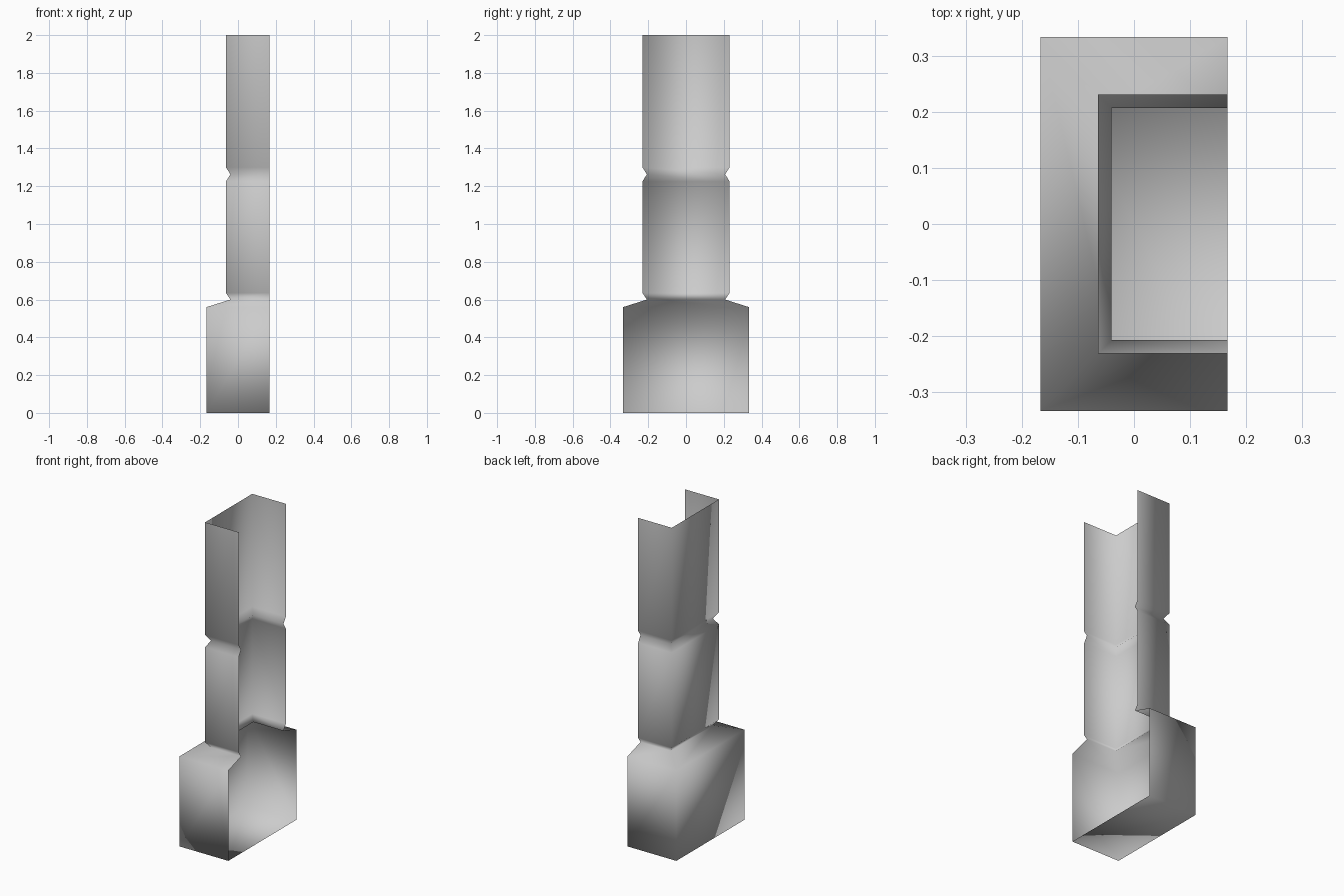
import bpy
import bmesh

cube = bpy.data.objects.get("Cube")
if cube:
    bpy.data.objects.remove(cube)

# Plain grey finish
grey = bpy.data.materials.new("light_grey")
grey.use_nodes = True
colour = (0.6, 0.6, 0.6, 1)
grey.diffuse_color = colour
grey.node_tree.nodes["Principled BSDF"].inputs["Base Color"].default_value = colour

# Profile of the shell: height, left wall x, half depth
OPEN_X = 0.167
profile = [
    (0.0, -0.167, 0.333),    # wide base
    (0.56, -0.167, 0.333),
    (0.6, -0.04, 0.207),     # lower groove
    (0.635, -0.064, 0.231),
    (1.225, -0.064, 0.231),
    (1.263, -0.04, 0.207),   # upper groove
    (1.3, -0.064, 0.231),
    (2.0, -0.064, 0.231),    # open top
]

# Three-sided shell, open towards +x, with a floor
bm = bmesh.new()
rings = []
for z, x, y in profile:
    corners = [(OPEN_X, y), (x, y), (x, -y), (OPEN_X, -y)]
    rings.append([bm.verts.new((cx, cy, z)) for cx, cy in corners])
for low, high in zip(rings, rings[1:]):
    for i in range(3):
        bm.faces.new((low[i], low[i + 1], high[i + 1], high[i]))
bm.faces.new(rings[0][::-1])

mesh = bpy.data.meshes.new("half_chimney")
bm.to_mesh(mesh)
bm.free()
mesh.materials.append(grey)
mesh.shade_smooth()
shell = bpy.data.objects.new("half_chimney", mesh)
bpy.context.collection.objects.link(shell)
